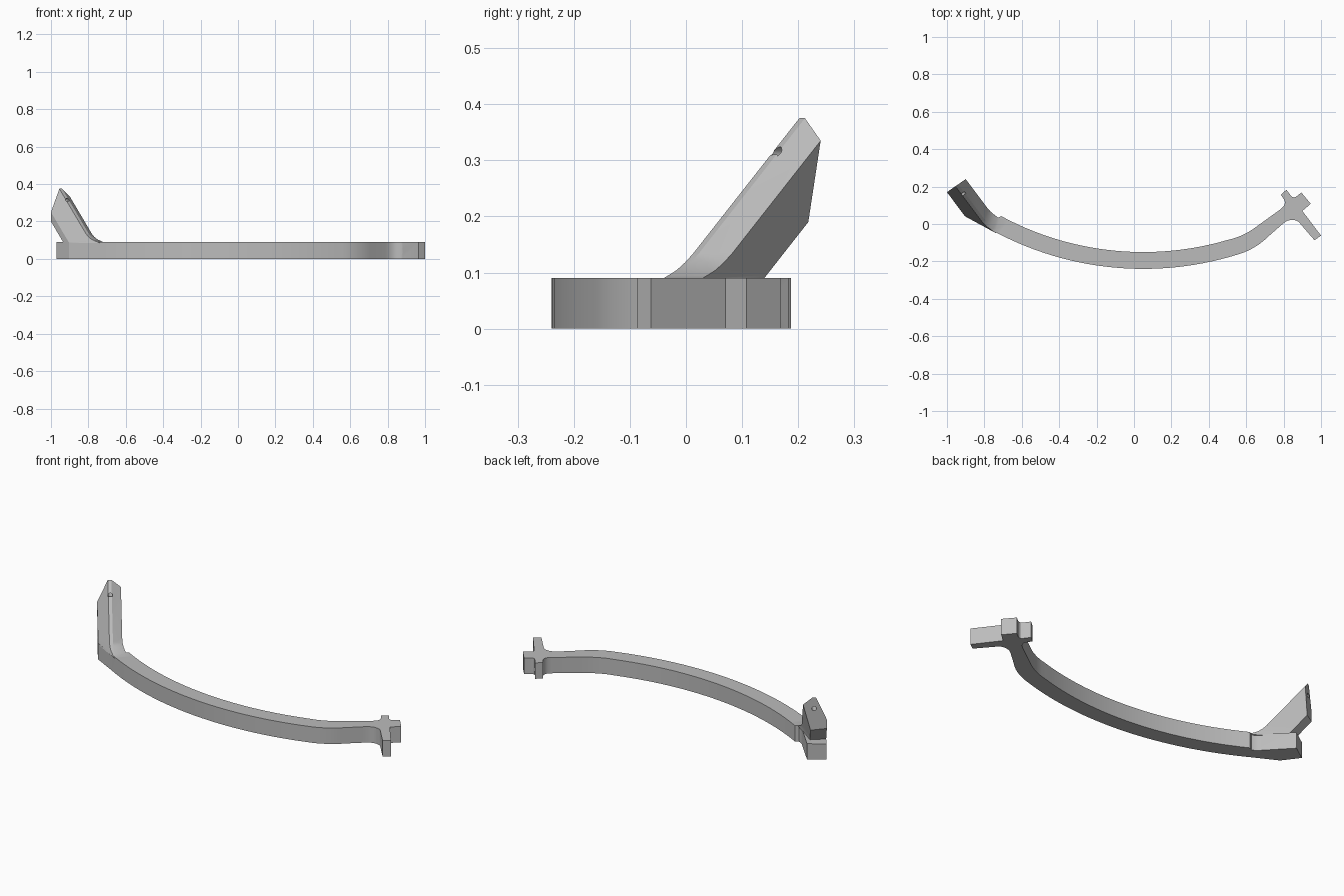
import bpy, bmesh, math
from mathutils import Vector

if "Cube" in bpy.data.objects:
    bpy.data.objects.remove(bpy.data.objects["Cube"], do_unlink=True)

gray = bpy.data.materials.new("light gray")
gray.use_nodes = True
COLOR = (0.5, 0.5, 0.5, 1)
gray.diffuse_color = COLOR
gray.node_tree.nodes["Principled BSDF"].inputs["Base Color"].default_value = COLOR

HEIGHT = 0.09
ARC_X, ARC_Y = 0.05, 1.45


def make_object(name, bm):
    bmesh.ops.recalc_face_normals(bm, faces=bm.faces)
    mesh = bpy.data.meshes.new(name)
    bm.to_mesh(mesh)
    bm.free()
    mesh.materials.append(gray)
    obj = bpy.data.objects.new(name, mesh)
    bpy.context.collection.objects.link(obj)
    return obj


def loft(name, rings):
    bm = bmesh.new()
    loops = [[bm.verts.new(p) for p in ring] for ring in rings]
    n = len(loops[0])
    for a, b in zip(loops, loops[1:]):
        for i in range(n):
            j = (i + 1) % n
            bm.faces.new((a[i], a[j], b[j], b[i]))
    bm.faces.new(loops[0])
    bm.faces.new(loops[-1])
    return make_object(name, bm)


def arc(radius, x0, x1, steps=28):
    pts = []
    for i in range(steps + 1):
        x = x0 + (x1 - x0) * i / steps
        pts.append((x, ARC_Y - math.sqrt(radius ** 2 - (x - ARC_X) ** 2)))
    return pts


def bend(a, corner, b, steps=8):
    """Rounded corner from a to b."""
    a, c, b = Vector(a), Vector(corner), Vector(b)
    ts = [i / steps for i in range(steps + 1)]
    return [tuple(a * (1 - t) ** 2 + c * 2 * t * (1 - t) + b * t * t) for t in ts]


def rod(name, start, end, radius):
    start, end = Vector(start), Vector(end)
    axis = end - start
    bm = bmesh.new()
    bmesh.ops.create_cone(bm, cap_ends=True, segments=24, radius1=radius,
                          radius2=radius, depth=axis.length)
    rot = axis.to_track_quat("Z", "Y").to_matrix()
    for v in bm.verts:
        v.co = rot @ v.co + (start + end) / 2
    obj = make_object(name, bm)
    obj.hide_render = True
    return obj


# curved bar with the mounting cross at its left end
outline = arc(1.69, -0.77, 0.56)
outline += bend((0.58, -0.155), (0.66, -0.125), (0.72, -0.065))
outline += bend((0.785, -0.008), (0.835, 0.04), (0.88, 0.012))
outline += [(0.965, -0.087), (1.0, -0.062), (0.9, 0.07), (0.945, 0.108),
            (0.895, 0.168)]
outline += bend((0.868, 0.147), (0.85, 0.135), (0.838, 0.152), 3)
outline += [(0.815, 0.183), (0.785, 0.157)]
outline += bend((0.797, 0.138), (0.822, 0.11), (0.785, 0.08), 5)
outline += bend((0.66, -0.01), (0.6, -0.057), (0.53, -0.078))
outline += arc(1.6, 0.5, -0.71)
outline += bend((-0.73, 0.032), (-0.752, 0.04), (-0.765, 0.056), 4)
outline += [(-0.888, 0.187), (-0.97, 0.13), (-0.904, 0.042)]
bar = loft("curved_bar", [[(x, y, z) for x, y in outline] for z in (0, HEIGHT)])

# raised arm, slanting up from the right end of the bar
tip = [Vector(p) for p in (
    (-1.0, 0.17, 0.2), (-1.0, 0.17, 0.25), (-0.955, 0.202, 0.375),
    (-0.94, 0.212, 0.375), (-0.9, 0.24, 0.335), (-0.931, 0.218, 0.19))]
slope = Vector((0.59, -0.785, -1))
flare_dir = Vector((0.89, -0.45, 0))
rings = [tip]
for z, flare in ((0.135, 0), (0.118, 0.004), (0.104, 0.014), (0.095, 0.03), (0.085, 0.05)):
    ring = []
    for i, p in enumerate(tip):
        q = p + slope * (p.z - z)
        if i in (2, 3, 4):
            q += flare_dir * flare
        ring.append(q)
    rings.append(ring)
arm = loft("raised_arm", rings)

# vertical bolt holes in the bar
cutters = []
for x in (-0.415, -0.195, 0.035):
    y = ARC_Y - math.sqrt(1.645 ** 2 - (x - ARC_X) ** 2)
    cutters.append(rod("bolt_hole", (x, y, -0.1), (x, y, 0.2), 0.02))
cutters.append(rod("blind_hole", (-0.82, 0.015, -0.1), (-0.82, 0.015, 0.06), 0.016))

# sideways holes through the cross
for x, y in ((0.9, 0.022), (0.815, 0.15)):
    cutters.append(rod("cross_hole", (x - 0.06, y - 0.045, 0.045),
                       (x + 0.06, y + 0.045, 0.045), 0.014))

# counterbored screw holes in the arm
along = Vector((-0.6, 0.8, 0))
for seat, drop in (((-0.914, 0.165, 0.312), 0), ((-0.9, 0.1, 0.235), -1.1)):
    seat = Vector(seat)
    cutters.append(rod("counterbore", seat - along * 0.16, seat, 0.024))
    far = seat + along * 0.16 + Vector((0, 0, drop * 0.16))
    cutters.append(rod("screw_hole", seat - along * 0.01, far, 0.012))

# join the arm to the bar, then cut the holes
steps = [("UNION", arm)] + [("DIFFERENCE", c) for c in cutters]
for operation, other in steps:
    mod = bar.modifiers.new(operation.lower(), "BOOLEAN")
    mod.operation = operation
    mod.solver = "EXACT"
    mod.object = other
depsgraph = bpy.context.evaluated_depsgraph_get()
bar.data = bpy.data.meshes.new_from_object(bar.evaluated_get(depsgraph))
bar.modifiers.clear()
bar.data.materials.clear()
bar.data.materials.append(gray)
for obj in [arm] + cutters:
    bpy.data.objects.remove(obj, do_unlink=True)

# smooth curves with crisp edges
bpy.ops.object.select_all(action="DESELECT")
bar.select_set(True)
bpy.context.view_layer.objects.active = bar
bpy.ops.object.shade_smooth_by_angle(angle=math.radians(25))
